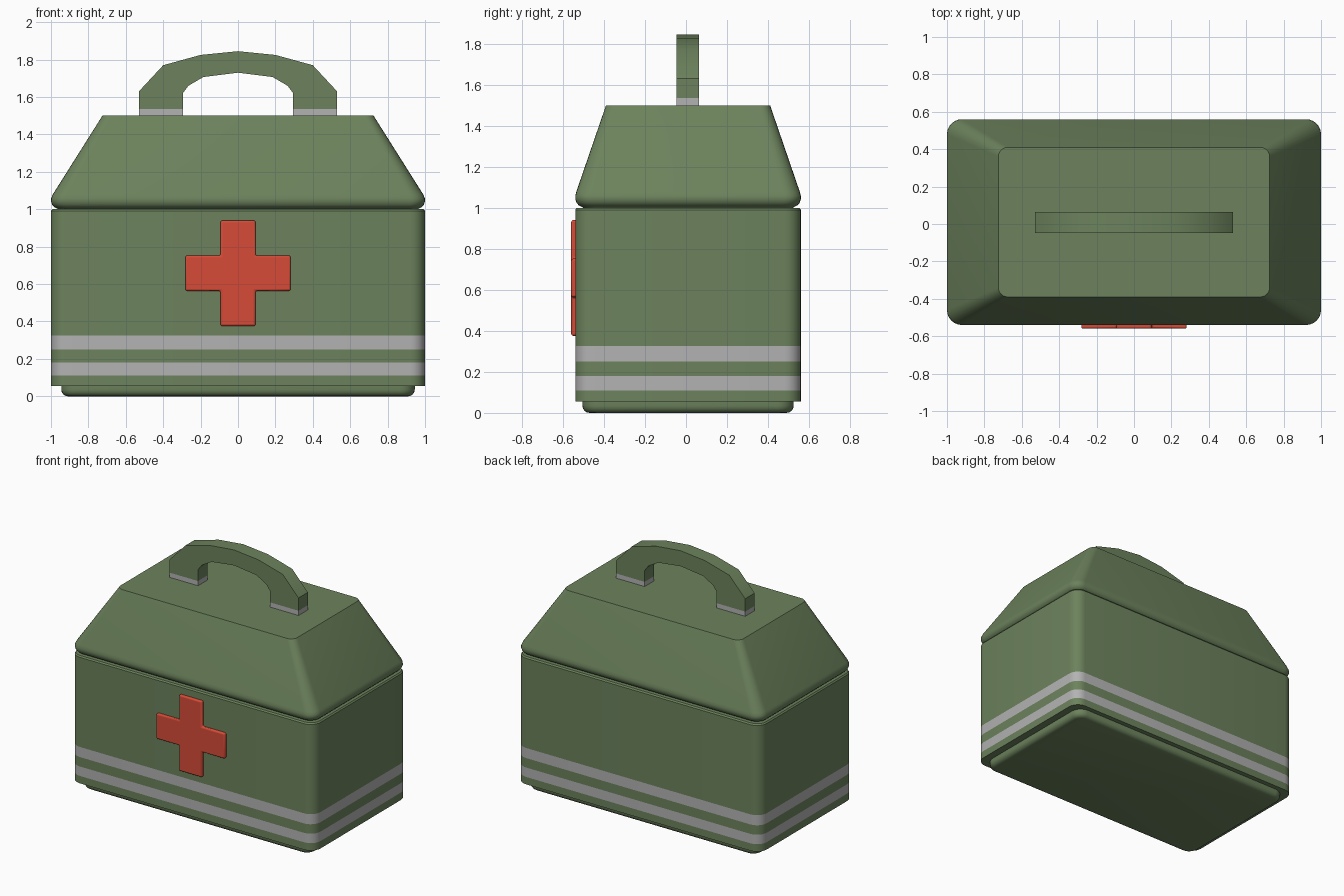
import bpy, bmesh, math

if "Cube" in bpy.data.objects:
    bpy.data.objects.remove(bpy.data.objects["Cube"])

CY = 0.01  # case centre in y (cross sticks out at the front)


def material(name, rgb):
    m = bpy.data.materials.new(name)
    m.diffuse_color = (*rgb, 1)
    m.use_nodes = True
    m.node_tree.nodes["Principled BSDF"].inputs["Base Color"].default_value = m.diffuse_color
    return m


GREEN = material("green", (0.15, 0.225, 0.108))
GREY = material("light_grey", (0.45, 0.45, 0.45))
RED = material("red", (0.68, 0.07, 0.038))


def finish(name, bm, mats, angle=35):
    bmesh.ops.recalc_face_normals(bm, faces=bm.faces)
    me = bpy.data.meshes.new(name)
    bm.to_mesh(me)
    bm.free()
    for m in mats:
        me.materials.append(m)
    ob = bpy.data.objects.new(name, me)
    bpy.context.collection.objects.link(ob)
    bpy.ops.object.select_all(action='DESELECT')
    ob.select_set(True)
    bpy.context.view_layer.objects.active = ob
    bpy.ops.object.shade_smooth_by_angle(angle=math.radians(angle))
    return ob


def rounded_rect(hx, hy, r, n=6):
    pts = []
    for q, (sx, sy) in enumerate([(1, 1), (-1, 1), (-1, -1), (1, -1)]):
        for i in range(n + 1):
            a = math.radians(90 * (q + i / n))
            pts.append((sx * (hx - r) + r * math.cos(a), CY + sy * (hy - r) + r * math.sin(a)))
    return pts


def loft(name, rings, mats, bands=()):
    """Stack rounded rectangles (half x, half y, radius, z); bands get material 1."""
    bm = bmesh.new()
    loops = [[bm.verts.new((x, y, z)) for x, y in rounded_rect(hx, hy, r)]
             for hx, hy, r, z in rings]
    for k, (a, b) in enumerate(zip(loops, loops[1:])):
        for i in range(len(a)):
            j = (i + 1) % len(a)
            f = bm.faces.new((a[i], a[j], b[j], b[i]))
            f.material_index = int(k in bands)
    bm.faces.new(loops[0])
    bm.faces.new(loops[-1])
    return finish(name, bm, mats)


# foot plate with rounded lower edge
foot = []
for i in range(5):
    a = math.radians(90 * i / 4)
    d = 0.035 * (1 - math.sin(a))
    foot.append((0.945 - d, 0.515 - d, 0.08 - d, 0.035 * (1 - math.cos(a))))
loft("base_plate", foot + [(0.945, 0.515, 0.08, 0.06)], [GREEN])

# main box with two flush stripes
body = [(1, 0.55, 0.08, z) for z in (0.055, 0.11, 0.18, 0.25, 0.325, 0.99)]
loft("case_body", body + [(0.992, 0.542, 0.072, 1.0)], [GREEN, GREY], bands=(1, 3))

# tapered lid with a rolled lower rim
lid = [(0.96, 0.51, 0.06, 0.995), (0.965, 0.515, 0.06, 1.003), (0.982, 0.532, 0.07, 1.011),
       (0.994, 0.544, 0.077, 1.024), (1, 0.55, 0.08, 1.042), (0.999, 0.55, 0.08, 1.058),
       (0.991, 0.545, 0.08, 1.078), (0.725, 0.4, 0.05, 1.5)]
loft("lid", lid, [GREEN])


def extrude_profile(bm, faces2d, y0, y1):
    """Extrude joined (x, z) polygons from y0 to y1; each is (points, material index)."""
    cache = {}

    def v(p):
        key = (round(p[0], 4), round(p[1], 4))
        if key not in cache:
            cache[key] = bm.verts.new((key[0], y0, key[1]))
        return cache[key]
    fs = []
    for pts, mi in faces2d:
        f = bm.faces.new([v(p) for p in pts])
        f.material_index = mi
        fs.append(f)
    bmesh.ops.recalc_face_normals(bm, faces=fs)
    new = bmesh.ops.extrude_face_region(bm, geom=fs, use_keep_orig=True)["geom"]
    for g in new:
        if isinstance(g, bmesh.types.BMVert):
            g.co.y = y1


# carrying handle: strip between outer and inner arch, grey feet
right = [((0.53, 1.495), (0.295, 1.495)), ((0.53, 1.535), (0.295, 1.535)),
         ((0.53, 1.63), (0.295, 1.62)), ((0.40, 1.77), (0.265, 1.66)),
         ((0.20, 1.825), (0.185, 1.707)), ((0, 1.845), (0, 1.73))]
arch = right + [((-o[0], o[1]), (-i[0], i[1])) for o, i in reversed(right[:-1])]
quads = [((a[0], b[0], b[1], a[1]), 0) for a, b in zip(arch, arch[1:])]
bm = bmesh.new()
extrude_profile(bm, quads, -0.047, 0.063)
for f in bm.faces:
    f.material_index = int(f.calc_center_median().z < 1.535)
finish("handle", bm, [GREEN, GREY], 40)

# red cross on the front
L, W, CZ = 0.282, 0.094, 0.658
cross = [(W, W), (W, L), (-W, L), (-W, W), (-L, W), (-L, -W),
         (-W, -W), (-W, -L), (W, -L), (W, -W), (L, -W), (L, W)]
bm = bmesh.new()
extrude_profile(bm, [([(x, CZ + z) for x, z in cross], 0)], -0.56, -0.52)
ob = finish("front_cross", bm, [RED])
bev = ob.modifiers.new("soft_edges", 'BEVEL')
bev.width = 0.01
bev.segments = 3
